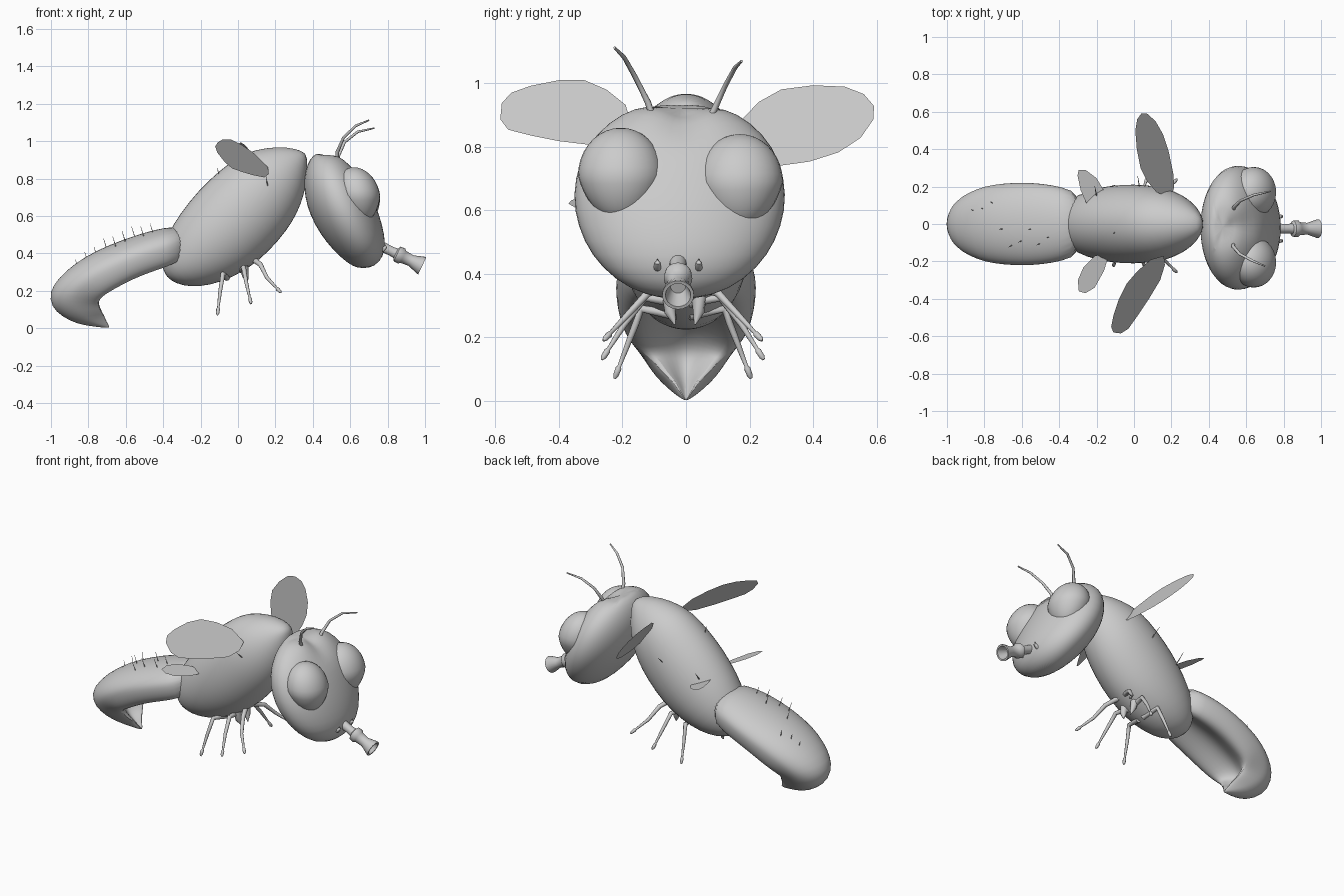
import bpy, bmesh, math, random
from mathutils import Vector

if "Cube" in bpy.data.objects:
    bpy.data.objects.remove(bpy.data.objects["Cube"])
random.seed(4)

grey = bpy.data.materials.new("plain_grey")
grey.use_nodes = True
grey.diffuse_color = (0.6, 0.6, 0.6, 1)
grey.node_tree.nodes["Principled BSDF"].inputs["Base Color"].default_value = (0.6, 0.6, 0.6, 1)


def finish(name, bm, smooth=True, subdivide=0):
    bmesh.ops.recalc_face_normals(bm, faces=bm.faces)
    mesh = bpy.data.meshes.new(name)
    bm.to_mesh(mesh)
    bm.free()
    mesh.materials.append(grey)
    if smooth:
        mesh.shade_smooth()
        mesh.set_sharp_from_angle(angle=math.radians(50))
    obj = bpy.data.objects.new(name, mesh)
    bpy.context.collection.objects.link(obj)
    if subdivide:
        obj.modifiers.new("round", "SUBSURF").levels = subdivide
        obj.modifiers["round"].render_levels = subdivide
    return obj


def add_loft(bm, rings):
    """Skin a series of equal rings and close both ends."""
    loops = [[bm.verts.new(p) for p in ring] for ring in rings]
    n = len(loops[0])
    for a, b in zip(loops, loops[1:]):
        for i in range(n):
            j = (i + 1) % n
            bm.faces.new((a[i], a[j], b[j], b[i]))
    bm.faces.new(loops[0])
    bm.faces.new(loops[-1])


def oval(center, axis_a, axis_b, n=24, shape=lambda s: s):
    angles = [math.tau * i / n for i in range(n)]
    return [center + axis_a * math.cos(t) + axis_b * shape(math.sin(t)) for t in angles]


def add_tube(bm, points, radii, n=10):
    pts = [Vector(p) for p in points]
    rings = []
    for i, (p, r) in enumerate(zip(pts, radii)):
        d = (pts[min(i + 1, len(pts) - 1)] - pts[max(i - 1, 0)]).normalized()
        side = d.cross(Vector((0.3, 0.1, 1))).normalized()
        rings.append(oval(p, side * r, d.cross(side) * r, n))
    add_loft(bm, rings)


Y = Vector((0, 1, 0))

# Thorax: rings along a tilted axis (position, top, bottom, half width)
along, across = Vector((0.766, 0, 0.643)), Vector((-0.643, 0, 0.766))
rings = []
for u, top, low, w in [(-.5, .02, -.03, .04), (-.465, .09, -.10, .10), (-.4, .14, -.16, .145),
                       (-.3, .19, -.215, .185), (-.15, .23, -.255, .21), (0, .25, -.255, .215),
                       (.15, .25, -.23, .205), (.25, .235, -.195, .185), (.35, .185, -.14, .145),
                       (.44, .115, -.055, .085), (.49, .04, .01, .03)]:
    mid = Vector((0, 0, 0.6)) + along * u + across * (top + low) / 2
    rings.append(oval(mid, Y * w, across * (top - low) / 2))
bm = bmesh.new()
add_loft(bm, rings)
finish("thorax", bm, subdivide=1)


# Abdomen: arched, with a hollow underside (top x, z, bottom x, z, half width)
def hollow_below(s):
    return s if s > 0 else s * (1.65 - 1.2 * s ** 4)


rings = []
for tx, tz, bx, bz, w in [(-.285, .55, -.27, .365, .165), (-.4, .537, -.38, .32, .20),
                          (-.5, .512, -.47, .29, .217), (-.62, .472, -.57, .25, .224),
                          (-.75, .42, -.66, .20, .218), (-.87, .35, -.71, .17, .205),
                          (-.96, .27, -.73, .15, .18), (-1.01, .195, -.735, .135, .155),
                          (-1.0, .115, -.73, .12, .125), (-.94, .06, -.72, .09, .095),
                          (-.86, .022, -.71, .07, .06), (-.77, .008, -.70, .035, .03),
                          (-.69, 0, -.685, .006, .006)]:
    top, low = Vector((tx, 0, tz)), Vector((bx, 0, bz))
    rings.append(oval((top + low) / 2, Y * w, (top - low) / 2, 28, hollow_below))
bm = bmesh.new()
add_loft(bm, rings)
finish("abdomen", bm, subdivide=1)

# Head: level slices (height, back x, front x, half width), dented at the crown
rings = []
for z, back, front, w in [(.32, .64, .70, .05), (.35, .58, .76, .16), (.42, .505, .79, .25),
                          (.5, .44, .785, .305), (.6, .385, .76, .338), (.7, .355, .72, .335),
                          (.8, .35, .67, .30), (.88, .37, .61, .225), (.925, .40, .56, .14),
                          (.937, .43, .52, .07)]:
    mid = Vector(((back + front) / 2, -0.02, z))
    rings.append(oval(mid, Vector(((front - back) / 2, 0, 0)), Y * w))
bm = bmesh.new()
add_loft(bm, rings)
for v in bm.verts:
    if v.co.z > 0.85 and v.co.x > 0.45:
        v.co.z -= 0.045 * max(0, 1 - abs(v.co.y + 0.01) / 0.1)
finish("head", bm, subdivide=1)

# Eyes: domes that narrow toward the bottom
for side, cy, cz in (("right", -.205, .71), ("left", .17, .69)):
    bm = bmesh.new()
    bmesh.ops.create_uvsphere(bm, u_segments=28, v_segments=18, radius=1)
    for v in bm.verts:
        taper = 1 + 0.22 * min(0, v.co.z)
        v.co = Vector((0.64 + v.co.x * 0.12 * taper - v.co.z * 0.02,
                       cy + v.co.y * 0.135 * taper, cz + v.co.z * 0.15))
    finish("eye_" + side, bm)

# Proboscis: stepped tube with an open flared end
start, end = Vector((.75, -.025, .445)), Vector((.985, -.025, .333))
d = (end - start).normalized()
up = d.cross(Y)
rings = [oval(start.lerp(end, t), Y * r, up * r, 20) for t, r in
         [(0, .028), (.3, .025), (.4, .028), (.43, .043), (.53, .045), (.57, .035),
          (.75, .031), (.97, .05), (1, .05), (1, .04), (.75, .024)]]
bm = bmesh.new()
add_loft(bm, rings)
finish("proboscis", bm)

# Palps beside the proboscis
for side, y in (("right", -.09), ("left", .04)):
    bm = bmesh.new()
    add_tube(bm, [(.74, y, .41), (.775, y, .42), (.79, y, .435), (.79, y, .447)],
             [.008, .012, .009, .003])
    finish("palp_" + side, bm)

# Antennae
feelers = {
    "right": [(.53, -.10, .88), (.53, -.12, .94), (.565, -.16, 1.02), (.63, -.195, 1.082), (.70, -.225, 1.112)],
    "left": [(.53, .06, .86), (.535, .09, .92), (.57, .125, .995), (.64, .155, 1.05), (.73, .175, 1.07)],
}
for side, path in feelers.items():
    bm = bmesh.new()
    add_tube(bm, path, [.011, .010, .008, .007, .004])
    finish("antenna_" + side, bm)


# Wings: thin plates cut from a plan outline on a sloping plane
def wing(name, outline, base, slope_x, slope_y):
    bm = bmesh.new()
    face = bm.faces.new([bm.verts.new((x, y, base + slope_x * x + slope_y * y)) for x, y in outline])
    bmesh.ops.solidify(bm, geom=[face], thickness=0.004)
    finish(name, bm, smooth=False)


wing("wing_right", [(.16, -.17), (.09, -.19), (.02, -.25), (-.04, -.32), (-.08, -.4), (-.11, -.49),
                    (-.122, -.55), (-.11, -.58), (-.07, -.585), (-.03, -.56), (.02, -.49),
                    (.08, -.40), (.14, -.30), (.165, -.22)], 1.154, -1.2, .6)
wing("wing_left", [(.2, .14), (.12, .17), (.07, .23), (.035, .3), (.015, .4), (.007, .5), (.017, .56),
                   (.04, .592), (.07, .59), (.115, .55), (.155, .48), (.185, .39), (.21, .27), (.215, .2)],
     1.077, -1.42, -.155)
wing("hind_wing_right", [(-.13, -.15), (-.21, -.17), (-.27, -.23), (-.3, -.3), (-.295, -.36),
                         (-.26, -.37), (-.21, -.34), (-.16, -.25)], .53, -.35, 0)
wing("hind_wing_left", [(-.15, .16), (-.25, .10), (-.285, .18), (-.302, .26), (-.295, .29),
                        (-.26, .29), (-.2, .245)], .53, -.35, 0)

# Legs: three mirrored pairs with swollen joints
legs = {
    "front_leg": [(.08, .02, .37), (.12, .11, .34), (.155, .175, .27), (.23, .25, .19)],
    "middle_leg": [(.02, .02, .31), (.03, .12, .325), (.045, .185, .24), (.07, .255, .13)],
    "hind_leg": [(-.06, .02, .27), (-.08, .13, .29), (-.095, .165, .2), (-.11, .215, .07)],
}
for name, path in legs.items():
    for side, s in (("right", -1), ("left", 1)):
        a, b, c, e = [Vector((x, y * s - 0.01, z)) for x, y, z in path]
        bm = bmesh.new()
        add_tube(bm, [a, a.lerp(b, .5), b, b.lerp(c, .5), c, c.lerp(e, .4), c.lerp(e, .7),
                      c.lerp(e, .75), c.lerp(e, .92), e],
                 [.017, .014, .013, .011, .010, .008, .006, .010, .009, .004])
        finish(name + "_" + side, bm)

# Claspers between the legs
bm = bmesh.new()
for y in (-.05, .04):
    add_tube(bm, [(.03, y, .33), (.04, y, .28), (.05, y * .7, .24)], [.025, .018, .003])
finish("leg_bases", bm)

# Bristles scattered over the abdomen and thorax
bm = bmesh.new()
for i in range(9):
    x = -.45 - .05 * i
    y = random.uniform(-.13, .13)
    z = .525 - .95 * (x + .4) ** 2 - 1.6 * y * y - 0.02
    add_tube(bm, [(x, y, z), (x - .02, y * 1.1, z + .065)], [.003, .001], 5)
for x, y, z in [(-.1, -.04, .80), (.03, .19, .68), (.16, -.17, .75), (-.2, .15, .62)]:
    add_tube(bm, [(x, y, z), (x - .01, y * 1.35, z + .06)], [.004, .001], 5)
finish("bristles", bm)
